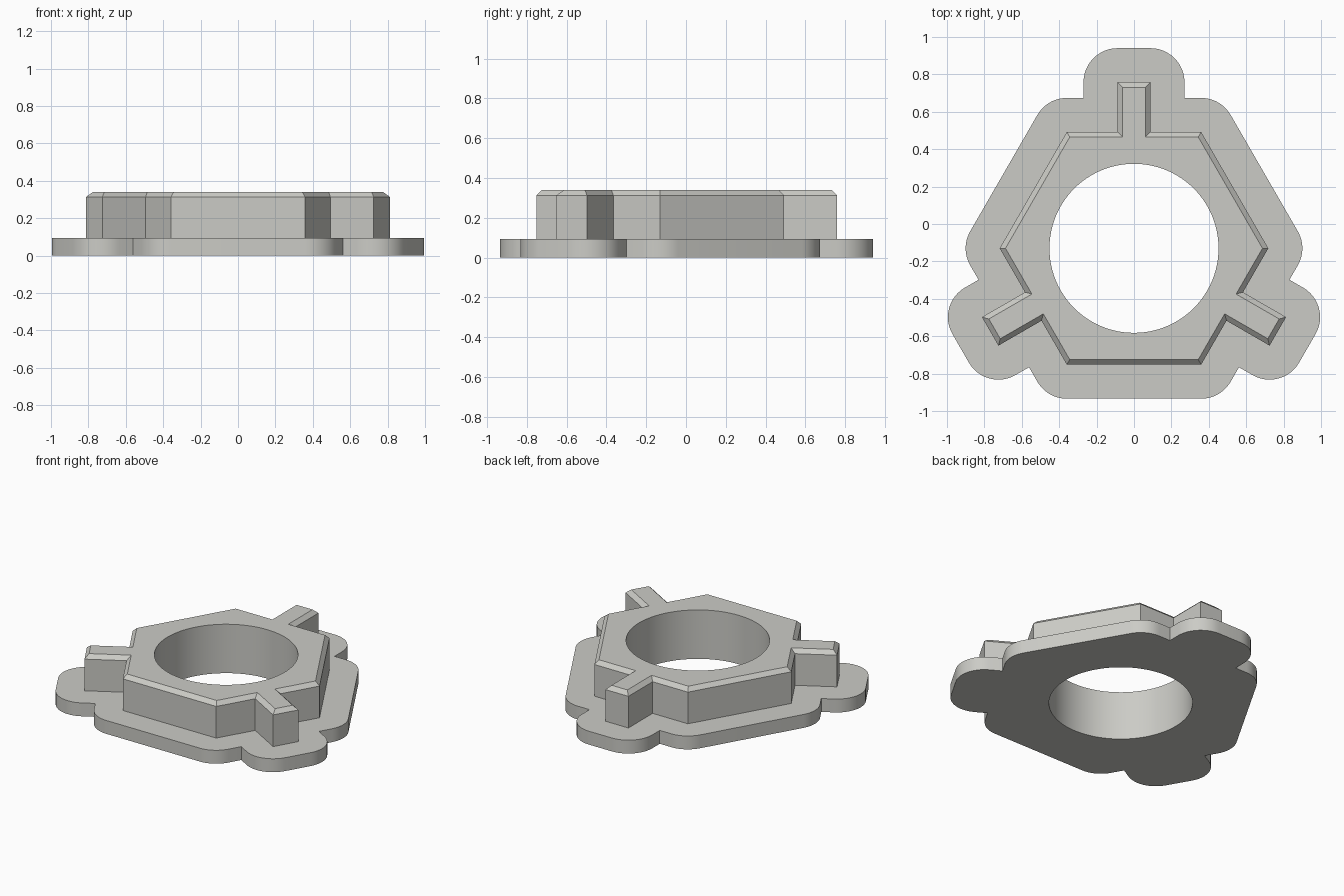
import bpy, bmesh, math
from mathutils import Vector, Matrix

if "Cube" in bpy.data.objects:
    bpy.data.objects.remove(bpy.data.objects["Cube"])

CENTRE = Vector((0, -0.13))      # axis of the bore
APOTHEM, ARM_END, ARM_HALF = 0.622, 0.888, 0.088
BORE, MARGIN, CHAMFER = 0.452, 0.182, 0.027
Z_FLANGE, Z_TOP = 0.093, 0.34


def hub_outline():
    """Counter-clockwise hexagon outline with a key arm on every second side."""
    half = APOTHEM / math.sqrt(3)
    sector = [(half, APOTHEM), (ARM_HALF, APOTHEM), (ARM_HALF, ARM_END),
              (-ARM_HALF, ARM_END), (-ARM_HALF, APOTHEM), (-half, APOTHEM)]
    pts = []
    for k in range(3):
        turn = Matrix.Rotation(k * 2 * math.pi / 3, 2)
        pts += [turn @ Vector(p) for p in sector]
    return pts


def offset(pts, dist, rounded=False, steps=12):
    """Offset an outline outward; outer corners can become arcs."""
    out = []
    for i, p in enumerate(pts):
        a = (p - pts[i - 1]).normalized()
        b = (pts[(i + 1) % len(pts)] - p).normalized()
        n1, n2 = Vector((a.y, -a.x)), Vector((b.y, -b.x))
        turn = math.atan2(a.x * b.y - a.y * b.x, a.dot(b))
        if rounded and turn > 0:
            start = math.atan2(n1.y, n1.x)
            for s in range(steps + 1):
                t = start + turn * s / steps
                out.append(p + dist * Vector((math.cos(t), math.sin(t))))
        else:
            out.append(p + (n1 + n2) * dist / (1 + n1.dot(n2)))
    return out


bm = bmesh.new()


def loop(pts, z):
    """Closed ring of edges at height z."""
    vs = [bm.verts.new((p.x + CENTRE.x, p.y + CENTRE.y, z)) for p in pts]
    es = [bm.edges.new((v, vs[(i + 1) % len(vs)])) for i, v in enumerate(vs)]
    return vs, es


def wall(lower, upper):
    """Quads between two matching rings."""
    a, b = lower[0], upper[0]
    for i in range(len(a)):
        j = (i + 1) % len(a)
        bm.faces.new((a[i], a[j], b[j], b[i]))


def flat_fill(outer, inner, up):
    """Flat face between an outer ring and an inner ring."""
    bmesh.ops.triangle_fill(bm, use_beauty=True, edges=outer[1] + inner[1],
                            normal=(0, 0, up))


hub = hub_outline()
flange = offset(hub, MARGIN, rounded=True)
circle = [BORE * Vector((math.cos(t), math.sin(t)))
          for t in (2 * math.pi * i / 96 for i in range(96))]

# Rings from the underside to the top
flange_low, flange_high = loop(flange, 0), loop(flange, Z_FLANGE)
hub_low, hub_high = loop(hub, Z_FLANGE), loop(hub, Z_TOP - CHAMFER)
hub_top = loop(offset(hub, -CHAMFER), Z_TOP)
bore_low, bore_high = loop(circle, 0), loop(circle, Z_TOP)

# Flange rim, hub sides, chamfer and bore
wall(flange_low, flange_high)
wall(hub_low, hub_high)
wall(hub_high, hub_top)
wall(bore_low, bore_high)

# Underside, flange ledge and hub top
flat_fill(flange_low, bore_low, -1)
flat_fill(flange_high, hub_low, 1)
flat_fill(hub_top, bore_high, 1)

bmesh.ops.recalc_face_normals(bm, faces=bm.faces[:])
mesh = bpy.data.meshes.new("flanged_collar")
bm.to_mesh(mesh)
bm.free()

collar = bpy.data.objects.new("flanged_collar", mesh)
bpy.context.collection.objects.link(collar)
grey = bpy.data.materials.new("warm grey")
grey.diffuse_color = (0.6, 0.6, 0.565, 1)
grey.use_nodes = True
grey.node_tree.nodes["Principled BSDF"].inputs["Base Color"].default_value = grey.diffuse_color
mesh.materials.append(grey)

bpy.context.view_layer.objects.active = collar
collar.select_set(True)
bpy.ops.object.shade_smooth_by_angle(angle=math.radians(25))
